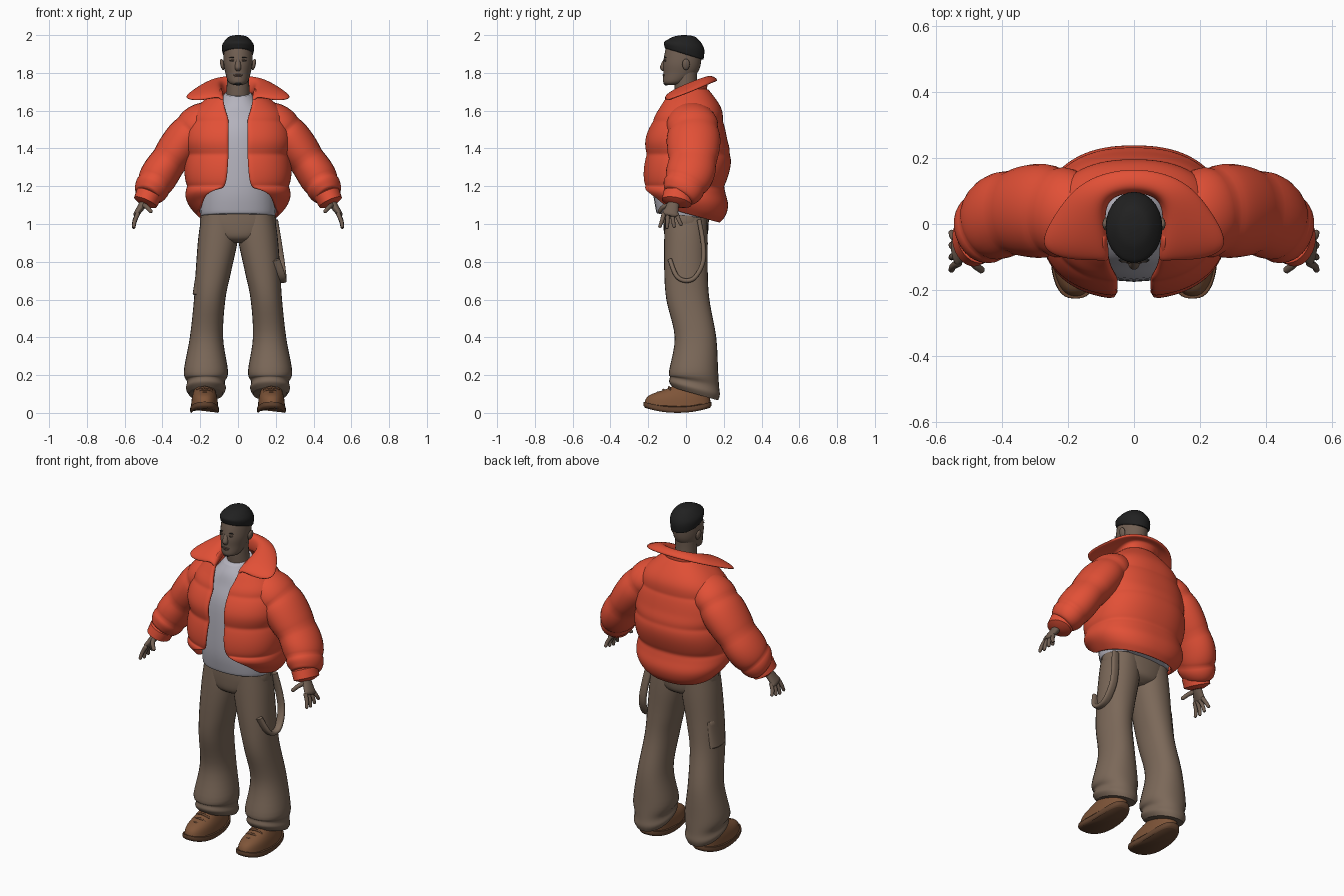
import bpy, bmesh
from math import sin, cos, pi, asin, radians
from mathutils import Vector, Matrix

cube = bpy.data.objects.get("Cube")
if cube:
    bpy.data.objects.remove(cube)


def material(name, *rgb):
    mat = bpy.data.materials.new(name)
    mat.use_nodes = True
    mat.diffuse_color = (*rgb, 1)
    shader = mat.node_tree.nodes["Principled BSDF"]
    shader.inputs["Base Color"].default_value = (*rgb, 1)
    shader.inputs["Roughness"].default_value = .8
    return mat


RED = material("jacket red", .76, .08, .037)
GREY = material("shirt grey", .46, .45, .51)
TAN = material("trouser brown", .2, .14, .1)
SKIN = material("skin", .165, .115, .085)
LIP = material("lip brown", .13, .08, .06)
BLACK = material("hair black", .015, .015, .015)
LEATHER = material("shoe leather", .21, .09, .04)
SOLE = material("sole brown", .13, .06, .03)

ACROSS, DEEP = Vector((1, 0, 0)), Vector((0, 1, 0))


def finish(name, mat, bm, side=1, sharp=50):
    """Turn a bmesh into a smooth shaded object, mirrored in x when side is -1."""
    bmesh.ops.scale(bm, vec=(side, 1, 1), verts=bm.verts)
    bmesh.ops.recalc_face_normals(bm, faces=bm.faces)
    for face in bm.faces:
        face.smooth = True
    mesh = bpy.data.meshes.new(name)
    bm.to_mesh(mesh)
    bm.free()
    mesh.set_sharp_from_angle(angle=radians(sharp))
    mesh.materials.append(mat)
    part = bpy.data.objects.new(name, mesh)
    bpy.context.collection.objects.link(part)
    return part


def spline(keys, steps):
    """Smooth interpolation through tuples of numbers."""
    out, last = [], len(keys) - 1
    for i in range(last):
        before, start, end, after = (keys[max(0, min(last, i + k))] for k in (-1, 0, 1, 2))
        for j in range(steps):
            t = j / steps
            out.append([q + t / 2 * (r - p + t * (2 * p - 5 * q + 4 * r - s + t * (3 * (q - r) + s - p)))
                        for p, q, r, s in zip(before, start, end, after)])
    return out + [list(keys[-1])]


def surface(rows, closed=True):
    """Join rows of points; closed rows make a capped tube, open rows a sheet."""
    bm = bmesh.new()
    grid = [[bm.verts.new(point) for point in row] for row in rows]
    count = len(grid[0])
    for low, high in zip(grid, grid[1:]):
        for i in range(count if closed else count - 1):
            k = (i + 1) % count
            bm.faces.new((low[i], low[k], high[k], high[i]))
    if closed:
        bm.faces.new(grid[0])
        bm.faces.new(grid[-1])
    return bm


def power(value, exponent):
    return abs(value) ** exponent * (1 if value > 0 else -1)


def loft(name, mat, keys, side=1, flat=True, axis=DEEP, sides=28, steps=5, box=1, rock=0, dome=0, puff=None):
    """Rings of (x, y, z, width, depth, slope): level ones, or square to the path."""
    rings = spline([tuple(key) + (0,) * (6 - len(key)) for key in keys], steps)
    if dome:
        # Round off both ends
        for end, inner, place in ((rings[0], rings[1], 0), (rings[-1], rings[-2], len(rings) + 1)):
            away = (Vector(end[:3]) - Vector(inner[:3])).normalized() * dome * min(end[3:5])
            tip = Vector(end[:3]) + away
            rings.insert(place, [*tip, end[3] / 2, end[4] / 2, end[5]])
    mids = [Vector(ring[:3]) for ring in rings]
    last = len(rings) - 1
    rows = []
    for i, (x, y, z, width, depth, slope) in enumerate(rings):
        along = (mids[min(i + 1, last)] - mids[max(i - 1, 0)]).normalized()
        v = along.cross(axis).normalized()
        u = v.cross(along)
        swell = puff(i / last) if puff else 1
        row = []
        for k in range(sides):
            angle = 2 * pi * k / sides
            dx = width * swell * power(sin(angle), box)
            dy = -depth * swell * power(cos(angle), box)
            if flat:
                row.append(Vector((x + dx, y + dy, z + slope * dy + rock * dy * dy)))
            else:
                row.append(mids[i] + v * dx + u * dy)
        rows.append(row)
    return finish(name, mat, surface(rows), side)


def tube(name, mat, radius, points, side=1, axis=DEEP):
    """Round-ended tube that thins a little towards its tip."""
    keys = [(*p, radius * (1 - i / 8), radius * (1 - i / 8)) for i, p in enumerate(points)]
    return loft(name, mat, keys, side, flat=False, axis=axis, sides=12, dome=.6)


def blob(name, mat, loc, size, tilt=0, side=1):
    bm = bmesh.new()
    place = Matrix.Translation(loc) @ Matrix.Rotation(tilt, 4, 'Y') @ Matrix.Diagonal((*size, 1))
    bmesh.ops.create_uvsphere(bm, u_segments=20, v_segments=12, radius=1, matrix=place)
    return finish(name, mat, bm, side)


def thicken(part, amount, levels):
    shell = part.modifiers.new("thickness", 'SOLIDIFY')
    shell.thickness, shell.offset = amount, 0
    soften = part.modifiers.new("soften", 'SUBSURF')
    soften.levels = soften.render_levels = levels


def quilt(t):
    """Puffed bands along a sleeve, full at the shoulder and pinched at the cuff."""
    return .92 + .1 * abs(cos(pi * 4.5 * t)) ** .55


# Head and neck
loft("neck", SKIN, [(0, .02, 1.62, .07, .07), (0, 0, 1.72, .06, .06), (0, 0, 1.82, .06, .06)])
loft("head", SKIN, [(0, -.08, 1.735, .02, .02), (0, -.06, 1.75, .05, .06), (0, -.03, 1.8, .067, .09),
                    (0, -.02, 1.86, .077, .1), (0, -.01, 1.95, .07, .09), (0, -.01, 1.98, .04, .05)])
loft("hair", BLACK, [(0, -.01, 1.9, .076, .1, -.3), (0, -.01, 1.91, .083, .104, -.3),
                     (0, -.01, 1.95, .083, .104, -.15), (0, -.01, 1.99, .05, .06), (0, -.01, 2, .01, .01)])
loft("nose", SKIN, [(0, -.11, 1.87, .01, .01), (0, -.12, 1.83, .017, .018), (0, -.115, 1.81, .01, .01)], sides=16)
blob("upper_lip", LIP, (0, -.116, 1.789), (.024, .008, .005))
blob("lower_lip", LIP, (0, -.114, 1.781), (.021, .009, .006))
blob("chin_beard", BLACK, (0, -.104, 1.748), (.022, .016, .015))

# Shirt
loft("shirt", GREY, [(0, 0, 1.04, .19, .15, -.1), (0, 0, 1.06, .2, .16, -.1), (0, 0, 1.2, .2, .175),
                     (0, 0, 1.45, .19, .165), (0, 0, 1.57, .17, .13), (0, 0, 1.64, .11, .11, .1),
                     (0, 0, 1.69, .07, .08, .2)], box=.9)

# Jacket body: rows of (height, centre, half width, half depth, half opening)
BODY = [(1.06, 0, .21, .17, .2), (1.13, 0, .26, .21, .15), (1.2, -.01, .27, .21, .07), (1.35, .01, .27, .22, .05),
        (1.45, 0, .27, .205, .05), (1.55, .01, .25, .18, .05), (1.62, .02, .2, .15, .07), (1.71, .01, .1, .1, .085)]
BOX, COLUMNS = .85, 56
rows = []
for z, centre, width, depth, gap in spline(BODY, 7):
    swell = .95 + .06 * abs(sin(pi * (z - 1.03) / .17)) ** .6
    slope = -.28 * max(0, min(1, (1.2 - z) / .1))
    start = asin(min(.99, gap / (width * swell)) ** (1 / BOX))
    row = []
    for k in range(COLUMNS + 1):
        angle = start + (2 * pi - 2 * start) * k / COLUMNS
        dy = -depth * swell * power(cos(angle), BOX)
        row.append((width * swell * power(sin(angle), BOX), centre + dy, z + slope * dy))
    rows.append(row)
thicken(finish("jacket_body", RED, surface(rows, False), sharp=180), .022, 1)

# Folded collar: base, crest and outer edge from the front tip to the nape
COLLAR = [((.08, -.12, 1.64), (.09, -.11, 1.68), (.19, -.11, 1.65)),
          ((.09, -.06, 1.66), (.09, -.05, 1.73), (.31, -.08, 1.66)),
          ((.1, .03, 1.68), (.1, .04, 1.77), (.24, .04, 1.705)),
          ((.08, .09, 1.69), (.075, .09, 1.785), (.16, .14, 1.75)),
          ((0, .11, 1.69), (0, .105, 1.785), (0, .18, 1.765))]
mirrored = [[(-x, y, z) for x, y, z in row] for row in COLLAR[-2::-1]]
thicken(finish("collar", RED, surface(COLLAR + mirrored, False), sharp=180), .03, 3)

for word, side in (("left", 1), ("right", -1)):
    # Ear, eye and brow
    blob(word + "_ear", SKIN, (.083, 0, 1.845), (.011, .02, .03), .2, side)
    blob(word + "_eye", BLACK, (.03, -.11, 1.862), (.011, .005, .003), 0, side)
    blob(word + "_eyelid", SKIN, (.03, -.11, 1.867), (.015, .007, .004), .1, side)
    blob(word + "_eyebrow", BLACK, (.03, -.109, 1.881), (.017, .005, .003), .1, side)

    # Quilted sleeve and gathered cuff
    loft(word + "_sleeve", RED, [(.08, .02, 1.58, .08, .1), (.19, .03, 1.54, .1, .13), (.27, .04, 1.46, .108, .14),
                                 (.39, .03, 1.3, .1, .13), (.45, -.01, 1.2, .095, .115), (.48, -.04, 1.15, .07, .09)],
         side, flat=False, steps=8, puff=quilt)
    loft(word + "_cuff", RED, [(.47, -.04, 1.16, .07, .08), (.49, -.05, 1.115, .065, .08)],
         side, flat=False, dome=.25)

    # Hand with four fingers and a thumb
    loft(word + "_palm", SKIN, [(.48, -.05, 1.15, .024, .03), (.5, -.065, 1.11, .022, .03),
                                (.54, -.085, 1.05, .015, .043)], side, flat=False, sides=20, dome=.6)
    for i, finger in enumerate(("index", "middle", "ring", "little")):
        y, fan = -.117 + .022 * i, -.022 + .016 * i
        reach = .065 - .006 * abs(i - 1) ** 1.5
        tube(f"{word}_{finger}_finger", SKIN, .012,
             [(.53, y, 1.055), (.547, y + fan / 2, 1.045 - reach / 2), (.552, y + fan, 1.045 - reach)], side)
    tube(word + "_thumb", SKIN, .014, [(.5, -.08, 1.1), (.483, -.12, 1.09), (.46, -.14, 1.065)], side, ACROSS)

    # Flared trouser leg with a slanted, bunched hem
    loft(word + "_trouser_leg", TAN, [(.1, 0, 1.06, .09, .11), (.105, 0, .93, .105, .115), (.13, 0, .75, .094, .115),
                                      (.15, .01, .6, .083, .114), (.167, .05, .4, .088, .11),
                                      (.17, .04, .22, .117, .13), (.17, .045, .165, .1, .13, -.2),
                                      (.17, .045, .13, .106, .134, -.25), (.17, .05, .1, .09, .12, -.28)],
         side, box=.92)

    # Shoe: curved sole, upper and laces
    loft(word + "_sole", SOLE, [(.177, -.045, 0, .07, .17), (.177, -.045, .01, .077, .18),
                                (.177, -.045, .03, .075, .18)], side, rock=.9, box=.75, sides=40)
    loft(word + "_shoe", LEATHER, [(.177, -.045, .03, .072, .176), (.177, -.035, .08, .067, .16),
                                   (.177, .02, .135, .053, .095), (.177, .045, .19, .05, .07)],
         side, rock=.5, box=.85, sides=40)
    for i in range(3):
        y, z = -.15 + .03 * i, .108 + .014 * i
        tube(f"{word}_lace_{i + 1}", SOLE, .007,
             [(.177 + dx, y + .2 * abs(dx), z - .4 * abs(dx)) for dx in (-.04, 0, .04)], side)

# Trouser seat, cargo pocket and hanging strap
loft("trouser_seat", TAN, [(0, 0, 1.08, .19, .12), (0, 0, 1, .2, .12), (0, 0, .93, .15, .11), (0, 0, .9, .05, .07)],
     box=.9)
loft("cargo_pocket", TAN, [(.205, .01, .63, .035, .07), (.195, .01, .78, .022, .07)], -1, box=.8, dome=.5)
STRAP = [(.19, .07, 1.02), (.21, .09, .9), (.225, .09, .8), (.235, .05, .72),
         (.235, 0, .7), (.23, -.05, .725), (.2, -.085, .81)]
loft("hanging_strap", TAN, [(*p, .012, .022) for p in STRAP], flat=False, axis=ACROSS, sides=14, box=.7)
